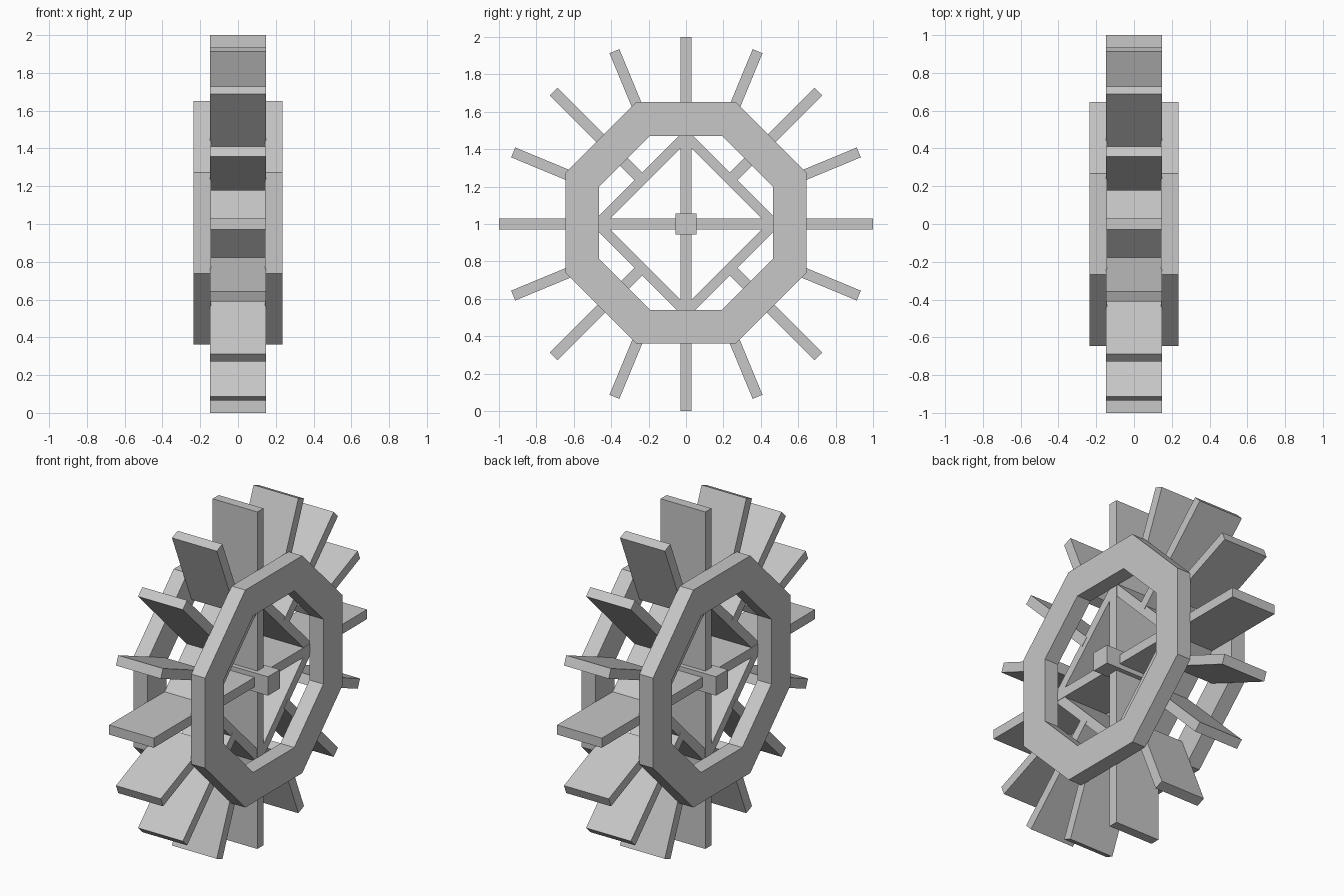
import bpy
import bmesh
from math import cos, sin, pi
from mathutils import Matrix

cube = bpy.data.objects.get("Cube")
if cube:
    bpy.data.objects.remove(cube, do_unlink=True)

grey = bpy.data.materials.new("plain_grey")
grey.use_nodes = True
colour = (0.57, 0.57, 0.57, 1)
grey.diffuse_color = colour
grey.node_tree.nodes["Principled BSDF"].inputs["Base Color"].default_value = colour

CENTRE = 1.0        # axle height
HALF_WIDTH = 0.147  # half the paddle width along the axle
THICK = 0.057       # board thickness


def add_mesh(name, bm):
    bmesh.ops.recalc_face_normals(bm, faces=bm.faces)
    mesh = bpy.data.meshes.new(name)
    bm.to_mesh(mesh)
    bm.free()
    mesh.materials.append(grey)
    obj = bpy.data.objects.new(name, mesh)
    bpy.context.collection.objects.link(obj)
    return obj


def board(name, angle, r0, r1, length, half_width=HALF_WIDTH):
    """Box covering radii r0..r1 in the direction of angle around the axle."""
    bm = bmesh.new()
    place = (Matrix.Translation((0, 0, CENTRE)) @ Matrix.Rotation(angle, 4, 'X')
             @ Matrix.Translation((0, (r0 + r1) / 2, 0))
             @ Matrix.Diagonal((2 * half_width, r1 - r0, length, 1)))
    bmesh.ops.create_cube(bm, size=1, matrix=place)
    return add_mesh(name, bm)


def octagon_ring(name, x0, x1, inner, outer):
    """Eight-sided rim with a rectangular section; flats face up and sideways."""
    bm = bmesh.new()
    loops = []
    for i in range(8):
        a = (i + 0.5) * pi / 4
        loops.append([bm.verts.new((x, r * cos(a), CENTRE + 0.006 + r * sin(a)))
                      for x, r in ((x0, inner), (x1, inner), (x1, outer), (x0, outer))])
    for i in range(8):
        a, b = loops[i], loops[(i + 1) % 8]
        for j in range(4):
            k = (j + 1) % 4
            bm.faces.new((a[j], a[k], b[k], b[j]))
    return add_mesh(name, bm)


# Rims on both sides
apothem = cos(pi / 8)
for side, sign in (("left", 1), ("right", -1)):
    octagon_ring(side + "_rim", sign * 0.144, sign * 0.235, 0.465 / apothem, 0.645 / apothem)

# Long boards crossing at the axle
board("horizontal_paddle", 0, -1, 1, THICK)
board("vertical_paddle", pi / 2, -1, 1, THICK)

# Diagonal paddles start at the diamond frame, the ones between at the rim
for i in range(16):
    if i % 4 == 2:
        board("diagonal_paddle", i * pi / 8, 0.34, 1, THICK)
    elif i % 2:
        board("rim_paddle", i * pi / 8, 0.53, 1, THICK)

# Diamond frame inside the rims
for i in range(4):
    board("diamond_board", (i + 0.5) * pi / 2, 0.307, 0.361, 0.67, HALF_WIDTH - 0.002)

# Axle hub
board("axle_hub", 0, -0.056, 0.056, 0.112, 0.236)
